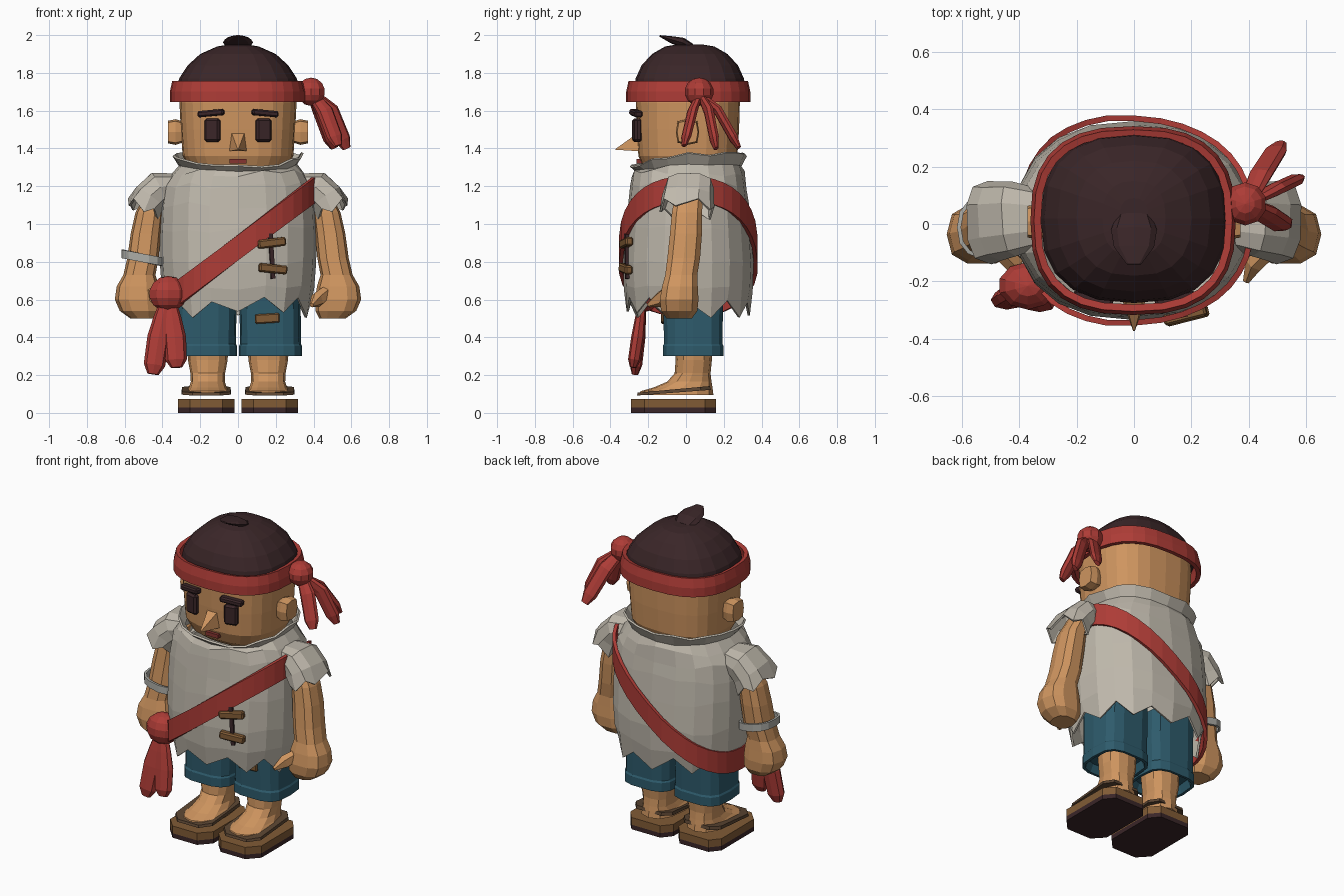
import bpy, bmesh, math, random
from mathutils import Vector, Euler

random.seed(4)


def material(name, rgb):
    m = bpy.data.materials.new(name)
    m.diffuse_color = (*rgb, 1)
    return m


SKIN = material("skin", (0.62, 0.30, 0.115))
HAIR = material("dark hair", (0.042, 0.019, 0.021))
RED = material("red cloth", (0.42, 0.045, 0.037))
LINEN = material("linen", (0.52, 0.48, 0.41))
TEAL = material("teal shorts", (0.027, 0.105, 0.15))
WOOD = material("brown wood", (0.22, 0.105, 0.036))
STRAP = material("dark leather", (0.105, 0.06, 0.032))
LIP = material("lip red", (0.24, 0.035, 0.03))
GREY = material("pale metal", (0.42, 0.42, 0.39))


def finish(name, bm, mat, thick=0, recalc=True):
    if recalc:
        bmesh.ops.recalc_face_normals(bm, faces=bm.faces[:])
    me = bpy.data.meshes.new(name)
    bm.to_mesh(me)
    bm.free()
    me.materials.append(mat)
    ob = bpy.data.objects.new(name, me)
    bpy.context.collection.objects.link(ob)
    if thick:
        mod = ob.modifiers.new("thickness", "SOLIDIFY")
        mod.thickness, mod.offset = thick, 0
    return ob


def loft(name, rings, mat, cap=True, thick=0):
    """Skin a stack of equally sized point rings."""
    bm = bmesh.new()
    vs = [[bm.verts.new(p) for p in r] for r in rings]
    n = len(vs[0])
    for a, b in zip(vs, vs[1:]):
        for i in range(n):
            j = (i + 1) % n
            bm.faces.new((a[i], a[j], b[j], b[i]))
    if cap:
        bm.faces.new(vs[0][::-1])
        bm.faces.new(vs[-1])
    return finish(name, bm, mat, thick, cap)


def ring(c, u, v, n, e=2.0):
    """Superellipse ring around c with half axes u and v."""
    pts = []
    for i in range(n):
        a = 2 * math.pi * i / n
        p, q = math.cos(a), math.sin(a)
        p = math.copysign(abs(p) ** (2 / e), p)
        q = math.copysign(abs(q) ** (2 / e), q)
        pts.append(Vector(c) + Vector(u) * p + Vector(v) * q)
    return pts


def flat(cx, cy, z, rx, ry, n, e=2.5):
    return ring((cx, cy, z), (rx, 0, 0), (0, ry, 0), n, e)


def tube(name, pts, sizes, mat, side, n=8, cap=True, thick=0, e=2.3):
    """Sweep an elliptical section along a path."""
    pts = [Vector(p) for p in pts]
    rings = []
    for i, p in enumerate(pts):
        t = (pts[min(i + 1, len(pts) - 1)] - pts[max(i - 1, 0)]).normalized()
        u = Vector(side)
        u = (u - t * u.dot(t)).normalized()
        rings.append(ring(p, u * sizes[i][0], t.cross(u) * sizes[i][1], n, e))
    return loft(name, rings, mat, cap, thick)


def box(name, loc, size, mat, rot=(0, 0, 0), bevel=0.0):
    bm = bmesh.new()
    bmesh.ops.create_cube(bm, size=1)
    bmesh.ops.scale(bm, vec=size, verts=bm.verts)
    if bevel:
        bmesh.ops.bevel(bm, geom=bm.edges[:], offset=bevel, segments=1, affect="EDGES")
    bmesh.ops.rotate(bm, matrix=Euler(rot).to_matrix(), verts=bm.verts)
    bmesh.ops.translate(bm, vec=loc, verts=bm.verts)
    return finish(name, bm, mat)


def ball(name, loc, size, mat):
    bm = bmesh.new()
    bmesh.ops.create_uvsphere(bm, u_segments=10, v_segments=7, radius=1)
    bmesh.ops.scale(bm, vec=size, verts=bm.verts)
    bmesh.ops.translate(bm, vec=loc, verts=bm.verts)
    return finish(name, bm, mat)


def tail(name, a, b, c, w, t, side):
    pts = [a, Vector(a).lerp(b, 0.5), b, Vector(b).lerp(c, 0.75), c]
    f = (0.5, 0.8, 1, 0.95, 0.5)
    tube(name, pts, [(w * k, t * k) for k in f], RED, side)


# Head, hair, headband
loft("head", [flat(0, 0.01, z, rx, ry, 24, 2.7) for z, rx, ry in (
    (1.25, 0.2, 0.18), (1.29, 0.255, 0.232), (1.36, 0.293, 0.262),
    (1.5, 0.303, 0.271), (1.64, 0.31, 0.275), (1.75, 0.3, 0.27))], SKIN)
loft("hair", [flat(0, 0.02, z, rx, ry, 20, 2.5) for z, rx, ry in (
    (1.71, 0.325, 0.295), (1.77, 0.312, 0.287), (1.84, 0.266, 0.255),
    (1.9, 0.2, 0.2), (1.94, 0.11, 0.13), (1.95, 0.05, 0.07))], HAIR)
tube("topknot", [(0, 0.03, 1.935), (0, -0.02, 1.96), (0, -0.08, 1.977), (0, -0.14, 1.996)],
     [(0.06, 0.02), (0.08, 0.027), (0.07, 0.018), (0.025, 0.004)], HAIR, (1, 0, 0))
loft("headband", [flat(-0.003, 0.012, z, rx, ry, 28, 2.6) for z, rx, ry in (
    (1.645, 0.345, 0.316), (1.7, 0.345, 0.316), (1.755, 0.333, 0.304))], RED, False, 0.025)
ball("headband_knot", (0.387, 0.07, 1.7), (0.077, 0.077, 0.075), RED)
for i, (mid, end) in enumerate((((0.44, 0.17, 1.6), (0.51, 0.28, 1.405)),
                                ((0.49, 0.12, 1.6), (0.575, 0.16, 1.4)),
                                ((0.46, 0.035, 1.6), (0.53, -0.01, 1.415)))):
    tail(f"headband_tail_{i}", (0.39, 0.07, 1.69), mid, end, 0.045, 0.024, (1, 0.3, 0))

# Face
for s, n in ((-1, "right"), (1, "left")):
    box(f"{n}_eye", (s * 0.135, -0.259, 1.497), (0.083, 0.04, 0.125), HAIR, (0, 0, s * 0.22), 0.012)
    box(f"{n}_eyebrow", (s * 0.143, -0.265, 1.587), (0.14, 0.045, 0.033), HAIR, (0, s * 0.09, s * 0.22), 0.008)
    tube(f"{n}_ear", [(s * 0.29, 0.008, 1.487), (s * 0.33, 0.008, 1.487), (s * 0.37, 0.008, 1.487)],
         [(0.05, 0.055), (0.062, 0.068), (0.055, 0.06)], SKIN, (0, 1, 0), 8, e=4)
loft("nose", [[Vector(p) for p in r] for r in (
    ((-0.048, -0.245, 1.385), (0.048, -0.245, 1.385), (0.035, -0.25, 1.485), (-0.035, -0.25, 1.485)),
    ((-0.003, -0.373, 1.393), (0.003, -0.373, 1.393), (0.003, -0.371, 1.399), (-0.003, -0.371, 1.399)))], SKIN)
box("mouth", (0, -0.245, 1.333), (0.088, 0.035, 0.024), LIP)

# Shirt: flared collar above, torn zigzag hem below
SHIRT = ((0.56, 0.375, 0.32), (0.66, 0.397, 0.335), (0.8, 0.408, 0.34), (0.97, 0.41, 0.328),
         (1.1, 0.405, 0.314), (1.2, 0.39, 0.302), (1.265, 0.352, 0.293),
         (1.31, 0.308, 0.276), (1.37, 0.342, 0.305))


def shirt_radius(z):
    for (z0, a0, b0), (z1, a1, b1) in zip(SHIRT, SHIRT[1:]):
        if z <= z1:
            f = max(0, (z - z0) / (z1 - z0))
            return a0 + (a1 - a0) * f, b0 + (b1 - b0) * f
    return SHIRT[-1][1:]


rings = [flat(0, 0.012, z, rx, ry, 20, 2.35) for z, rx, ry in SHIRT]
for k, r in enumerate(rings):
    for i, p in enumerate(r):
        if k == 0:
            p.z += (-0.035 if i % 2 else 0.045) + random.uniform(-0.025, 0.015)
        elif k < 7:
            p.z += random.uniform(-0.018, 0.018)
        if k >= 7:
            p.z -= 0.07 * max(0, -p.y / 0.3) ** 1.5 * (1 if k == 8 else 0.55)
            p.z += random.uniform(-0.008, 0.008)
loft("shirt", rings, LINEN, False, 0.012)

# Sash: tilted loop hugging the shirt, with knot and tails
low, high = [], []
for i in range(36):
    a = 2 * math.pi * i / 36
    z = 0.875
    for _ in range(8):
        rx, ry = shirt_radius(z)
        q = flat(0, 0.012, 0, rx + 0.017, ry + 0.021, 36, 2.3)[i]
        z = 0.875 + 0.76 * q.x
    low.append(Vector((q.x, q.y, z - 0.068)))
    high.append(Vector((q.x, q.y, z + 0.068)))
loft("sash", [low, high], RED, False, 0.02)
ball("sash_knot", (-0.37, -0.215, 0.63), (0.105, 0.085, 0.095), RED)
tail("sash_tail_outer", (-0.38, -0.23, 0.6), (-0.42, -0.25, 0.4), (-0.45, -0.27, 0.205), 0.06, 0.035, (1, 0, 0))
tail("sash_tail_inner", (-0.36, -0.23, 0.6), (-0.335, -0.255, 0.4), (-0.325, -0.28, 0.24), 0.06, 0.035, (1, 0, 0))

# Shirt fastening and shorts patch
box("lace", (0.178, -0.313, 0.83), (0.022, 0.02, 0.24), HAIR, (0, -0.06, 0.25))
box("upper_toggle", (0.178, -0.317, 0.9), (0.152, 0.04, 0.046), WOOD, (0, -0.12, 0.25), 0.008)
box("lower_toggle", (0.185, -0.32, 0.763), (0.152, 0.04, 0.046), WOOD, (0, 0.1, 0.25), 0.008)
box("shorts_patch", (0.155, -0.122, 0.5), (0.13, 0.02, 0.05), WOOD, (0, -0.06, 0), 0.006)


def footprint(s, z_front, z_back, k=1.0):
    """Chamfered sole outline, optionally tilted."""
    half = ((0.1, 0.16), (0.15, 0.1), (0.15, -0.22), (0.085, -0.29))
    pts = half + tuple((-x, y) for x, y in half[::-1])
    return [Vector((s * 0.168 + x * k, -0.06 + (y + 0.06) * k,
                    z_front + (z_back - z_front) * (y + 0.29) / 0.45)) for x, y in pts]


for s, n in ((-1, "right"), (1, "left")):
    # Sleeve with torn edge
    path = [(s * 0.34, 0.02, 1.205), (s * 0.42, 0.018, 1.19), (s * 0.47, 0.01, 1.14), (s * 0.502, 0.005, 1.075)]
    sl = tube(f"{n}_sleeve", path, [(0.1, 0.06), (0.125, 0.085), (0.132, 0.085), (0.14, 0.085)],
              LINEN, (0, 1, 0), 10, False, 0.012, 2.8)
    for v in list(sl.data.vertices)[-10:]:
        v.co.z += -0.02 if v.index % 2 else 0.025

    # Arm, hand, thumb
    loft(f"{n}_arm", [flat(s * x, y, z, rx, ry, 10, 2.6) for x, y, z, rx, ry in (
        (0.42, 0.02, 1.18, 0.06, 0.075), (0.47, 0.005, 1.06, 0.073, 0.083),
        (0.488, 0, 0.95, 0.08, 0.088), (0.503, -0.012, 0.82, 0.083, 0.09),
        (0.522, -0.025, 0.73, 0.085, 0.088), (0.53, -0.032, 0.67, 0.112, 0.098),
        (0.53, -0.036, 0.6, 0.122, 0.106), (0.518, -0.036, 0.54, 0.108, 0.1),
        (0.5, -0.036, 0.5, 0.07, 0.07))], SKIN)
    tube(f"{n}_thumb", [(s * 0.47, -0.09, 0.64), (s * 0.42, -0.135, 0.6), (s * 0.39, -0.2, 0.57)],
         [(0.035, 0.035), (0.042, 0.035), (0.012, 0.012)], SKIN, (0, 0, 1), 6)

    # Shorts leg with a recessed opening
    loft(f"{n}_shorts_leg", [flat(s * x, 0.038, z, rx, ry, 14, 3.4) for x, z, rx, ry in (
        (0.172, 0.35, 0.135, 0.13), (0.172, 0.3, 0.15, 0.147), (0.172, 0.3, 0.167, 0.163),
        (0.172, 0.355, 0.167, 0.163), (0.172, 0.365, 0.161, 0.157),
        (0.17, 0.55, 0.162, 0.16), (0.17, 0.7, 0.16, 0.165))], TEAL)

    # Leg and foot
    loft(f"{n}_leg", [flat(s * 0.16, (a + b) / 2, z, rx, (b - a) / 2, 12, 2.4) for z, rx, a, b in (
        (0.095, 0.115, -0.25, 0.145), (0.115, 0.112, -0.24, 0.143), (0.135, 0.1, -0.17, 0.14),
        (0.165, 0.09, -0.1, 0.135), (0.21, 0.092, -0.06, 0.13),
        (0.28, 0.105, -0.055, 0.137), (0.37, 0.11, -0.06, 0.14))], SKIN)

    # Sandal
    loft(f"{n}_outsole", [footprint(s, 0, 0), footprint(s, 0.028, 0.028)], HAIR)
    loft(f"{n}_midsole", [footprint(s, 0.028, 0.028), footprint(s, 0.074, 0.074)], WOOD)
    loft(f"{n}_sandal_strap", [footprint(s, 0.092, 0.122, 0.87), footprint(s, 0.107, 0.142, 0.85)], STRAP)

# Bracelet on the right arm
br = loft("bracelet", [flat(-0.502, -0.012, z, 0.107, 0.105, 14, 2.4) for z in (0.797, 0.842)], GREY, False, 0.014)
for v in br.data.vertices:
    v.co.z -= (v.co.x + 0.5) * 0.2
